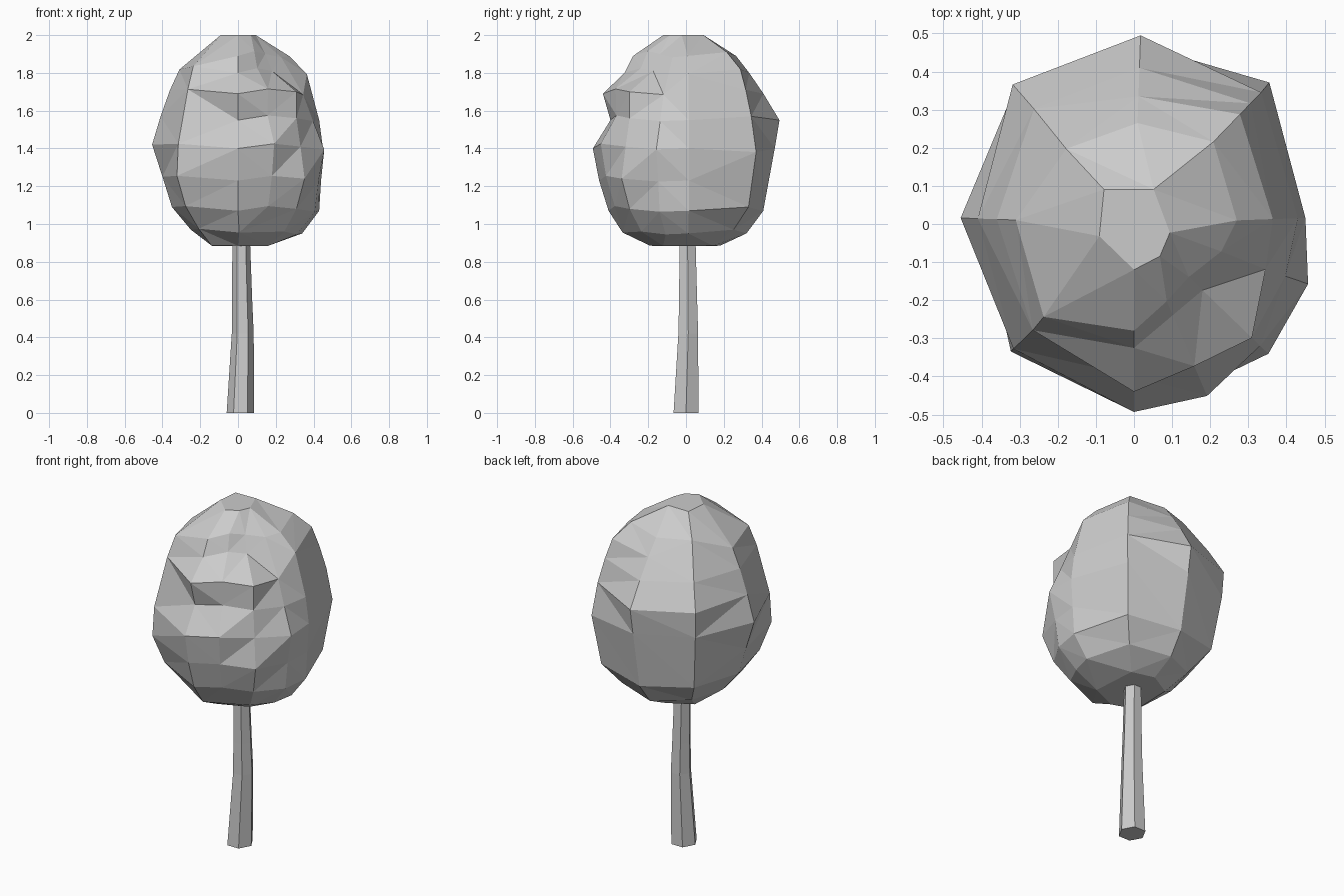
import bpy, bmesh
from math import sin, cos, radians


def loft(name, rings):
    """Skin a stack of vertex rings, cap both ends, keep flat triangles."""
    bm = bmesh.new()
    loops = [[bm.verts.new(p) for p in ring] for ring in rings]
    n = len(loops[0])
    for a, b in zip(loops, loops[1:]):
        for i in range(n):
            j = (i + 1) % n
            bm.faces.new((a[i], a[j], b[j], b[i]))
    bm.faces.new(loops[0][::-1])
    bm.faces.new(loops[-1])
    bmesh.ops.triangulate(bm, faces=[f for f in bm.faces if len(f.verts) == 4],
                          quad_method='SHORT_EDGE')
    bmesh.ops.recalc_face_normals(bm, faces=bm.faces)
    mesh = bpy.data.meshes.new(name)
    bm.to_mesh(mesh)
    bm.free()
    obj = bpy.data.objects.new(name, mesh)
    bpy.context.collection.objects.link(obj)
    return obj


# Trunk: six-sided, leaning slightly and tapering (z, centre x, centre y, radius)
trunk_path = [(0, .013, 0, .073), (.42, .025, .012, .058),
              (.60, .022, .011, .053), (.96, .016, .008, .046)]
loft("trunk", [[(cx + r * cos(radians(60 * i)), cy + 1.04 * r * sin(radians(60 * i)), z)
                for i in range(6)] for z, cx, cy, r in trunk_path])

# Crown: uneven ten-sided cross-sections, radius per direction at each height
directions = [2, 23, 46, 88, 131, 178, 226, 270, 293, 316, 341]
directions.remove(23)
sections = {
    0.885: (.15, .20, .18, .17, .15, .20, .19, .19, .19, .18),
    0.96: (.34, .35, .32, .29, .25, .30, .33, .33, .34, .33),
    1.08: (.43, .46, .41, .41, .35, .40, .41, .41, .43, .43),
    1.24: (.44, .495, .44, .45, .40, .465, .46, .46, .49, .45),
    1.41: (.45, .51, .47, .475, .455, .455, .493, .49, .46, .483),
    1.56: (.43, .48, .495, .485, .41, .42, .40, .40, .43, .42),
    1.70: (.395, .44, .41, .40, .36, .385, .44, .405, .43, .365),
    1.81: (.36, .40, .335, .32, .31, .345, .325, .26, .25, .29),
    1.90: (.27, .30, .265, .25, .20, .23, .28, .22, .20, .24),
    2.00: (.09, .10, .10, .12, .10, .10, .12, .11, .11, .10),
}
# A little height drift per direction keeps the facets from lining up in bands
drift = [-.01, .01, -.01, .01, .01, .015, -.01, .015, .0, -.015]
crown = loft("crown", [[(r * cos(radians(a)), r * sin(radians(a)),
                         z + (d if .9 < z < 1.95 else 0))
                        for a, r, d in zip(directions, radii, drift)]
                       for z, radii in sections.items()])

# Merge small facets into larger, irregular ones
facets = crown.modifiers.new("facets", 'DECIMATE')
facets.ratio = 0.82
